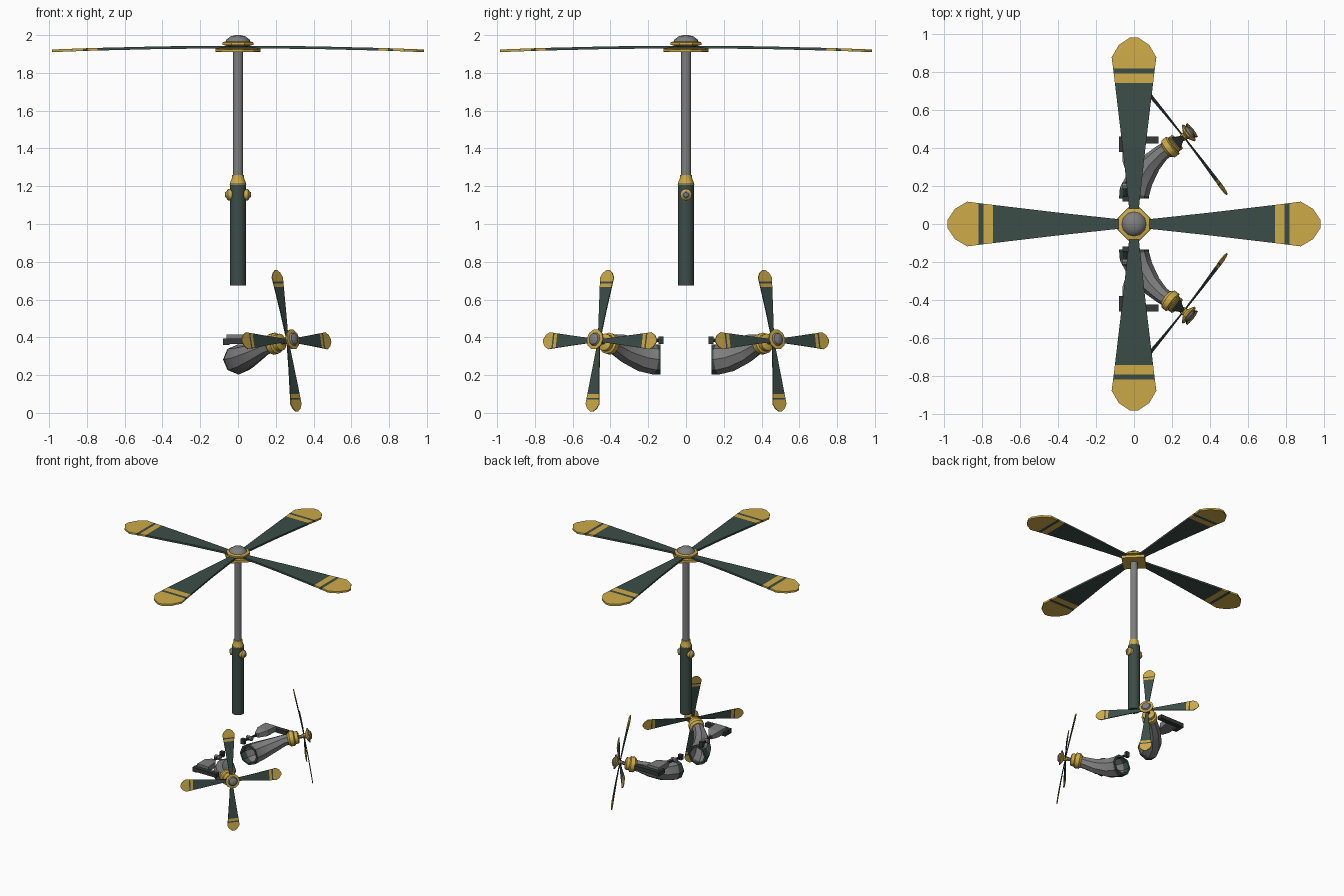
import bpy, bmesh, math
from mathutils import Matrix, Vector

if "Cube" in bpy.data.objects:
    bpy.data.objects.remove(bpy.data.objects["Cube"])


def material(name, rgb):
    m = bpy.data.materials.new(name)
    m.diffuse_color = (*rgb, 1)
    m.use_nodes = True
    m.node_tree.nodes["Principled BSDF"].inputs["Base Color"].default_value = m.diffuse_color
    return m


GREEN, GOLD, GREY, DARK = range(4)
MATS = [material("dark green", (0.045, 0.075, 0.063)), material("gold", (0.62, 0.41, 0.065)),
        material("grey metal", (0.21, 0.21, 0.215)), material("dark metal", (0.035, 0.042, 0.04))]


def finish(name, bm, matrix=Matrix(), smooth=True):
    bm.transform(matrix)
    bmesh.ops.recalc_face_normals(bm, faces=bm.faces)
    me = bpy.data.meshes.new(name)
    bm.to_mesh(me)
    bm.free()
    for m in MATS:
        me.materials.append(m)
    ob = bpy.data.objects.new(name, me)
    bpy.context.collection.objects.link(ob)
    if smooth:
        bpy.ops.object.select_all(action='DESELECT')
        ob.select_set(True)
        bpy.context.view_layer.objects.active = ob
        bpy.ops.object.shade_smooth_by_angle(angle=math.radians(35))
    return ob


def skin(bm, rings, mats, caps=True, closed=False):
    """Join successive vertex loops; mats holds one colour per band."""
    pairs = list(zip(rings, rings[1:]))
    if closed:
        pairs.append((rings[-1], rings[0]))
    for (a, b), m in zip(pairs, mats):
        for i in range(len(a)):
            j = (i + 1) % len(a)
            bm.faces.new((a[i], a[j], b[j], b[i])).material_index = m
    if caps and not closed:
        bm.faces.new(rings[0][::-1]).material_index = mats[0]
        bm.faces.new(rings[-1]).material_index = mats[-1]


def lathe(name, profile, mats, sides=16, matrix=Matrix(), phase=0.0):
    bm = bmesh.new()
    rings = []
    for r, z in profile:
        angles = [phase + 2 * math.pi * i / sides for i in range(sides)]
        rings.append([bm.verts.new((r * math.cos(a), r * math.sin(a), z)) for a in angles])
    if isinstance(mats, int):
        mats = [mats] * (len(profile) - 1)
    skin(bm, rings, mats)
    return finish(name, bm, matrix)


def rod(name, a, b, r, mat, matrix=Matrix(), sides=8):
    a, b = Vector(a), Vector(b)
    turn = (b - a).to_track_quat('Z', 'Y').to_matrix().to_4x4()
    return lathe(name, [(r, 0), (r, (b - a).length)], mat, sides,
                 matrix @ Matrix.Translation(a) @ turn)


def box(name, lo, hi, mat, matrix=Matrix()):
    bm = bmesh.new()
    bmesh.ops.create_cube(bm, size=1)
    lo, hi = Vector(lo), Vector(hi)
    for v in bm.verts:
        v.co = (lo + hi) / 2 + v.co * (hi - lo)
    for f in bm.faces:
        f.material_index = mat
    return finish(name, bm, matrix, False)


def rotor(name, matrix):
    """Four drooping blades with gold tips and one stripe."""
    outline = [(0.03, 0.02), (0.4, 0.06), (0.745, 0.101), (0.795, 0.107), (0.82, 0.11),
               (0.88, 0.118), (0.945, 0.08), (0.985, 0.02)]
    mats = [GREEN, GREEN, GOLD, GREEN, GOLD, GOLD, GOLD]
    for k in range(4):
        bm = bmesh.new()
        rings = []
        for r, w in outline:
            z = -0.021 * r ** 2
            rings.append([bm.verts.new((r, y, z + t)) for y, t in
                          ((-w, -0.007), (w, -0.007), (w, 0.007), (-w, 0.007))])
        skin(bm, rings, mats)
        finish(f"{name}_blade_{k + 1}", bm, matrix @ Matrix.Rotation(k * math.pi / 2, 4, 'Z'), False)


# Mast, sleeve and collar
lathe("sleeve", [(0.043, 0.675), (0.043, 1.215)], GREEN)
lathe("sleeve_collar", [(0.044, 1.21), (0.032, 1.245), (0.032, 1.26), (0.026, 1.26)], GOLD)
lathe("mast", [(0.027, 1.2), (0.027, 1.93)], GREY)

# Side bolts on the sleeve
for s, label in ((-1, "left"), (1, "right")):
    lathe("bolt_" + label, [(0.031, 0.03), (0.031, 0.052), (0.02, 0.06), (0.018, 0.062), (0.012, 0.069)],
          [GOLD, GOLD, GREY, GREY], 12,
          Matrix.Translation((0, 0, 1.155)) @ Matrix.Rotation(s * math.pi / 2, 4, 'Y'))

# Main rotor and hub
rotor("main_rotor", Matrix.Translation((0, 0, 1.937)))
lathe("hub_plate", [(0.118, 1.91), (0.118, 1.931)], GOLD, 4)
lathe("hub_ring", [(0.06, 1.93), (0.07, 1.945), (0.088, 1.948), (0.088, 1.962), (0.07, 1.967)], GOLD, 8,
      phase=math.pi / 8)
lathe("hub_dome", [(0.068, 1.96), (0.06, 1.978), (0.038, 1.994), (0.012, 2.0)], GREY, 12)

# Tilted frame of a side propeller
yaw, tilt = math.radians(38.1), math.radians(10.6)
n = Vector((math.cos(yaw) * math.cos(tilt), math.sin(yaw) * math.cos(tilt), math.sin(tilt)))
u = Vector((math.sin(yaw), -math.cos(yaw), 0))
v = n.cross(u)
frame = Matrix((u, v, n)).transposed().to_4x4()
frame.translation = (0.262, 0.46, 0.383)

# Nacelle centre line with radii
path = [((0, 0.135, 0.283), 0.079), ((0.002, 0.168, 0.283), 0.08), ((0.032, 0.24, 0.292), 0.072),
        ((0.09, 0.322, 0.32), 0.056), ((0.145, 0.375, 0.35), 0.044), ((0.185, 0.402, 0.363), 0.042)]


def nacelle(name, matrix):
    bm = bmesh.new()
    pts = [Vector(p) for p, r in path]
    outer, inner = [], []
    for i, (p, r) in enumerate(path):
        t = pts[min(i + 1, 5)] - pts[max(i - 1, 0)]
        t = Vector((0, 1, 0)) if i == 0 else t.normalized()
        side = t.cross(Vector((0, 0, 1))).normalized()
        up = side.cross(t)
        for rings, rad in ((outer, r), (inner, r - 0.014)):
            rings.append([bm.verts.new(pts[i] + rad * (side * math.cos(a) + up * math.sin(a)))
                          for a in (2 * math.pi * k / 8 for k in range(8))])
    skin(bm, outer + inner[::-1], [GREEN] + [GREY] * 9 + [GREEN, GREEN], closed=True)
    return finish(name, bm, matrix)


for s, label in ((1, "back"), (-1, "front")):
    side = Matrix.Scale(s, 4, (0, 1, 0))
    prop = side @ frame
    nacelle(label + "_nacelle", side)
    # Propeller with collar, shaft and spinner
    rotor(label + "_propeller", prop @ Matrix.Scale(0.387, 4))
    lathe(label + "_nacelle_collar", [(0.042, -0.12), (0.057, -0.105), (0.057, -0.075), (0.046, -0.068),
                                      (0.046, -0.045), (0.03, -0.038)], GOLD, 12, prop)
    lathe(label + "_shaft", [(0.014, -0.05), (0.014, 0.01)], GREY, 8, prop)
    lathe(label + "_spinner", [(0.018, -0.012), (0.022, 0.012), (0.054, 0.03), (0.054, 0.038), (0.036, 0.04),
                               (0.03, 0.05), (0.012, 0.058)], [GOLD, GOLD, GOLD, GOLD, GREY, GREY], 10, prop)
    # Control linkage beside the nacelle
    rod(label + "_link_rod", (-0.045, 0.13, 0.385), (-0.025, 0.31, 0.385), 0.009, DARK, side)
    rod(label + "_link_joint", (-0.06, 0.2, 0.385), (-0.015, 0.2, 0.385), 0.018, GREY, side)
    box(label + "_link_end", (-0.06, 0.12, 0.365), (-0.03, 0.145, 0.405), DARK, side)
    bm = bmesh.new()
    ends = [[bm.verts.new((x, y, z)) for x, z in ((a, lo), (b, lo), (b, hi), (a, hi))]
            for y, a, b, lo, hi in ((0.27, -0.04, -0.01, 0.37, 0.4), (0.33, -0.06, 0.03, 0.37, 0.415),
                                    (0.43, -0.06, 0.04, 0.375, 0.415))]
    skin(bm, ends, [GREY, GREY])
    finish(label + "_link_plate", bm, side, False)
    box(label + "_link_prong_left", (-0.08, 0.38, 0.36), (-0.045, 0.46, 0.392), DARK, side)
    box(label + "_link_crossbar", (-0.08, 0.425, 0.365), (0.13, 0.462, 0.395), DARK, side)
